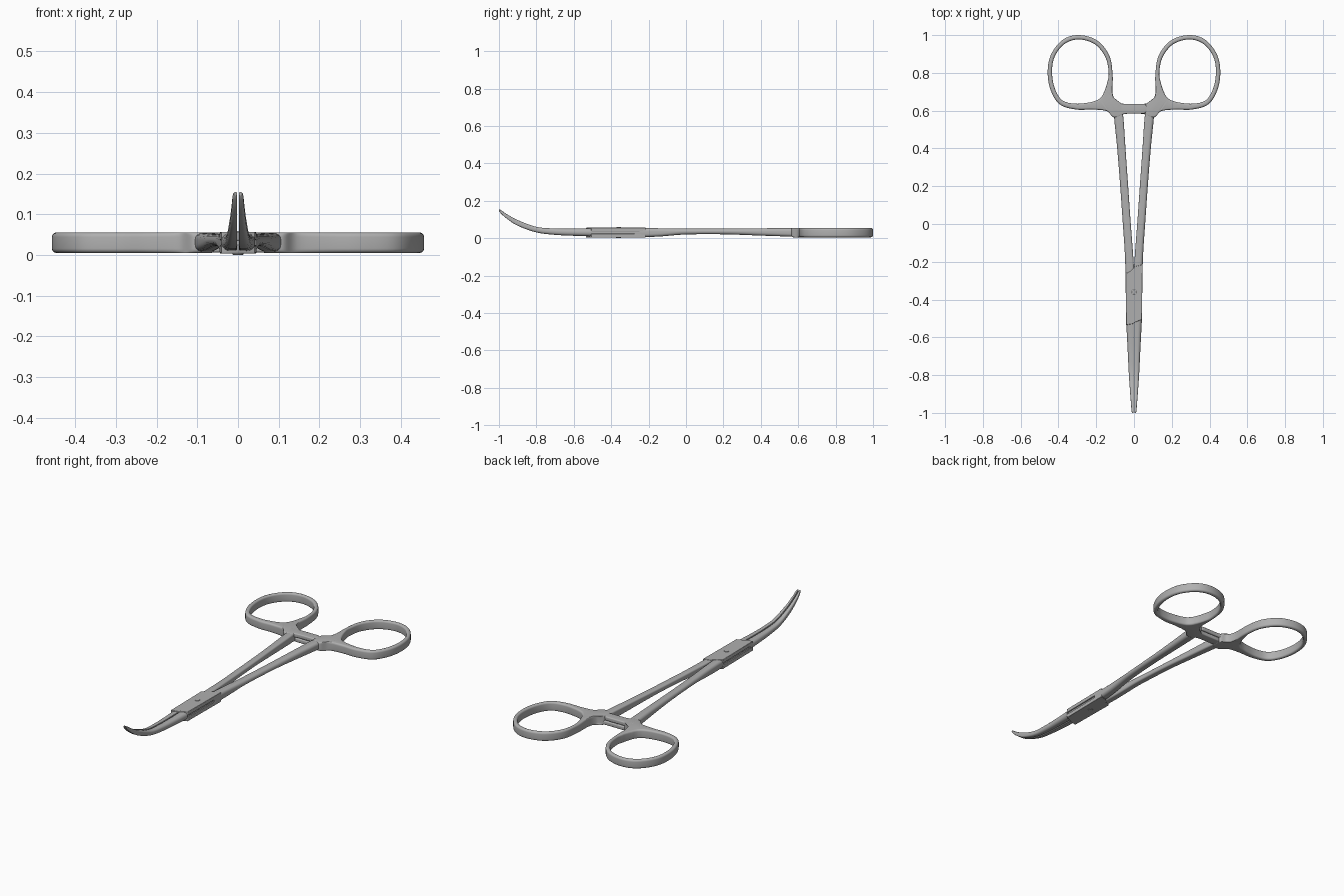
import bpy, bmesh, math

if "Cube" in bpy.data.objects:
    bpy.data.objects.remove(bpy.data.objects["Cube"])

steel = bpy.data.materials.new("brushed steel grey")
steel.diffuse_color = (0.43, 0.43, 0.43, 1)
steel.use_nodes = True
steel.node_tree.nodes["Principled BSDF"].inputs["Base Color"].default_value = steel.diffuse_color


def finish(name, bm):
    bmesh.ops.recalc_face_normals(bm, faces=bm.faces)
    me = bpy.data.meshes.new(name)
    bm.to_mesh(me)
    bm.free()
    me.materials.append(steel)
    ob = bpy.data.objects.new(name, me)
    bpy.context.collection.objects.link(ob)
    return ob


def smooth_rows(rows, n, closed):
    """Catmull-Rom interpolation of rows of numbers."""
    m, out = len(rows), []
    for i in range(m if closed else m - 1):
        p = [rows[(i + k) % m] if closed else rows[min(max(i + k, 0), m - 1)]
             for k in (-1, 0, 1, 2)]
        for j in range(n):
            t = j / n
            out.append([0.5 * (2 * b + (c - a) * t + (2 * a - 5 * b + 4 * c - d) * t * t
                               + (3 * b - a - 3 * c + d) * t ** 3)
                        for a, b, c, d in zip(*p)])
    if not closed:
        out.append(list(rows[-1]))
    return out


def section(row, side, seg=5):
    """Rounded rectangle standing between points a and b, z from lo to hi."""
    ax, ay, bx, by, lo, hi, ra, rb = row
    w, h = math.hypot(bx - ax, by - ay), hi - lo
    lim = min(w, h) * 0.49
    ra, rb = min(ra, lim), min(rb, lim)
    pts = []
    for cu, cz, r, a0 in ((w - rb, hi - rb, rb, 0), (ra, hi - ra, ra, 90),
                          (ra, lo + ra, ra, 180), (w - rb, lo + rb, rb, 270)):
        for k in range(seg + 1):
            a = math.radians(a0 + 90 * k / seg)
            u = (cu + r * math.cos(a)) / w
            pts.append((side * (ax + (bx - ax) * u), ay + (by - ay) * u,
                        cz + r * math.sin(a)))
    return pts


def loft(name, rows, side=1, n=6, closed=False):
    bm = bmesh.new()
    rings = [[bm.verts.new(p) for p in section(r, side)]
             for r in smooth_rows(rows, n, closed)]
    k = len(rings[0])
    for i in range(len(rings) - (0 if closed else 1)):
        a, b = rings[i], rings[(i + 1) % len(rings)]
        for j in range(k):
            bm.faces.new((a[j], a[(j + 1) % k], b[(j + 1) % k], b[j]))
    if not closed:
        bm.faces.new(rings[0])
        bm.faces.new(rings[-1])
    return finish(name, bm)


def plate(name, outline, lo, hi, bevel):
    bm = bmesh.new()
    f = bm.faces.new([bm.verts.new((x, y, lo)) for x, y in outline])
    up = bmesh.ops.extrude_face_region(bm, geom=[f])["geom"]
    for v in up:
        if isinstance(v, bmesh.types.BMVert):
            v.co.z = hi
    ob = finish(name, bm)
    mod = ob.modifiers.new("soft edges", "BEVEL")
    mod.width, mod.segments = bevel, 3
    return ob


# finger ring: inner edge x, y and outer edge x, y; the outer edge flares into the web
ring = [(.29, .977, .29, 1.0), (.365, .955, .375, .977), (.418, .89, .438, .90),
        (.434, .81, .457, .81), (.42, .72, .443, .713), (.38, .655, .393, .633),
        (.31, .637, .305, .606), (.24, .643, .22, .606), (.197, .655, .145, .598),
        (.177, .669, .108, .565), (.166, .683, .062, .575), (.158, .70, .062, .632),
        (.15, .72, .098, .652), (.14, .755, .114, .70), (.134, .80, .113, .79),
        (.15, .88, .131, .893), (.205, .95, .196, .972)]
# shank: y, inner x, outer x, bottom z, top z
arm = [(.62, .064, .108, .008, .053), (.55, .055, .104, .009, .054), (.4, .045, .089, .014, .053),
       (.2, .031, .073, .021, .051), (.0, .017, .059, .020, .051), (-.13, .007, .050, .010, .053),
       (-.22, .001, .046, .006, .054), (-.275, .001, .044, .006, .054)]
# jaw: y, outer x, bottom z, top z
jaw = [(-.505, .042, .010, .053), (-.6, .037, .013, .051), (-.7, .032, .018, .052),
       (-.8, .027, .031, .061), (-.9, .020, .067, .097), (-.96, .0155, .106, .130),
       (-.99, .013, .133, .151), (-1.0, .010, .146, .155)]

for side, tag in ((1, "right"), (-1, "left")):
    loft(tag + "_finger_ring", [r + (.005, .055, .010, .011) for r in ring], side, 6, True)
    loft(tag + "_shank", [(xi, y, xo, y, lo, hi, .009, .016) for y, xi, xo, lo, hi in arm], side)
    loft(tag + "_jaw", [(.0025, y, xo, y, lo, hi, .003, .02) for y, xo, lo, hi in jaw], side)
    # ratchet bar, the left one lies over the right one
    lo, hi = (.006, .029) if side > 0 else (.032, .055)
    bar = [(.11, .58, .11, .638), (.075, .576, .075, .638), (.045, .583, .045, .636),
           (0, .585, 0, .636), (-.05, .585, -.05, .636), (-.062, .59, -.062, .631),
           (-.07, .603, -.07, .618)]
    loft(tag + "_ratchet_bar", [b + (lo, hi, .006, .006) for b in bar], side, 4)

# ratchet teeth between the bars
for i in range(3):
    x = -.02 + .018 * i
    plate("ratchet_tooth", [(x, .592), (x + .01, .592), (x + .01, .629), (x, .629)],
          .026, .035, .001)

# box joint: two outer plates with a narrower core between, leaving a slot in the sides
outline = [(.0455, -.215), (.004, -.225), (-.004, -.236), (-.018, -.250), (-.045, -.262),
           (-.0415, -.535), (-.004, -.528), (.008, -.519), (.042, -.506)]
plate("joint_top_plate", outline, .035, .0565, .003)
plate("joint_bottom_plate", outline, .003, .025, .003)
plate("joint_core", [(.038, -.26), (-.038, -.26), (-.036, -.52), (.036, -.52)], .02, .04, .001)

# pivot pin
pin = [(.013 * math.cos(a * math.pi / 12), -.36 + .013 * math.sin(a * math.pi / 12))
       for a in range(24)]
plate("pivot_pin", pin, 0, .059, .0015)

# smooth shading with crisp edges
for ob in bpy.data.objects:
    ob.select_set(True)
    bpy.context.view_layer.objects.active = ob
bpy.ops.object.shade_smooth_by_angle(angle=math.radians(35))
